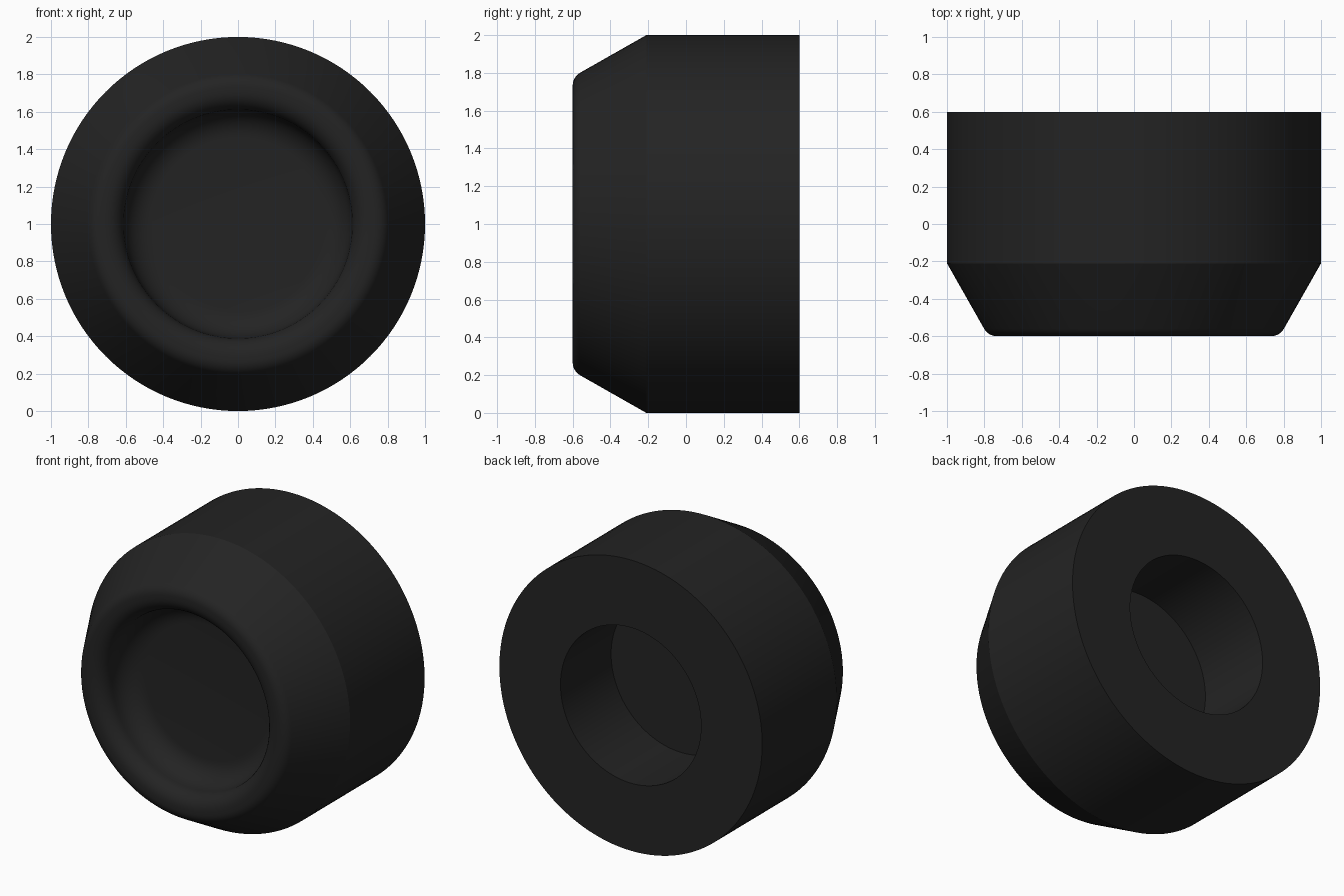
import bpy, bmesh, math
from mathutils import Matrix

if "Cube" in bpy.data.objects:
    bpy.data.objects.remove(bpy.data.objects["Cube"])

SEGMENTS = 128


def arc(cy, cr, rad, a0, a1, n=8):
    """Points (y, r) of a rounded corner, angles in degrees from the +y axis."""
    pts = []
    for i in range(n + 1):
        a = math.radians(a0 + (a1 - a0) * i / n)
        pts.append((cy + rad * math.cos(a), cr + rad * math.sin(a)))
    return pts


def lathe(name, profile, mat):
    """Spin a (y, r) profile around the y axis; ends lie on the axis."""
    bm = bmesh.new()
    verts = [bm.verts.new((r, y, 0)) for y, r in profile]
    edges = [bm.edges.new(p) for p in zip(verts, verts[1:])]
    bmesh.ops.spin(bm, geom=verts + edges, cent=(0, 0, 0), axis=(0, 1, 0),
                   angle=math.tau, steps=SEGMENTS, use_duplicate=False)
    bmesh.ops.remove_doubles(bm, verts=bm.verts, dist=0.0005)
    bmesh.ops.recalc_face_normals(bm, faces=bm.faces)
    bmesh.ops.translate(bm, verts=bm.verts, vec=(0, 0, 1))
    mesh = bpy.data.meshes.new(name)
    bm.to_mesh(mesh)
    bm.free()
    mesh.materials.append(mat)
    ob = bpy.data.objects.new(name, mesh)
    bpy.context.collection.objects.link(ob)
    bpy.context.view_layer.objects.active = ob
    ob.select_set(True)
    bpy.ops.object.shade_smooth_by_angle(angle=math.radians(25))
    return ob


black = bpy.data.materials.new("black_rubber")
black.diffuse_color = (0.017, 0.017, 0.017, 1)
black.use_nodes = True
black.node_tree.nodes["Principled BSDF"].inputs["Base Color"].default_value = black.diffuse_color

profile = [(-0.35, 0.0)]                            # dish floor
profile += arc(-0.50, 0.46, 0.15, 0, 90)            # dish fillet
profile += arc(-0.50, 0.71, 0.10, 270, 180)         # inner lip
profile += arc(-0.52, 0.732, 0.08, 180, 120)        # outer lip
profile += [(-0.21, 1.0), (0.60, 1.0)]              # cone and side wall
profile += [(0.60, 0.535), (0.05, 0.535), (0.05, 0.0)]  # rear socket

lathe("foot_body", profile, black)
